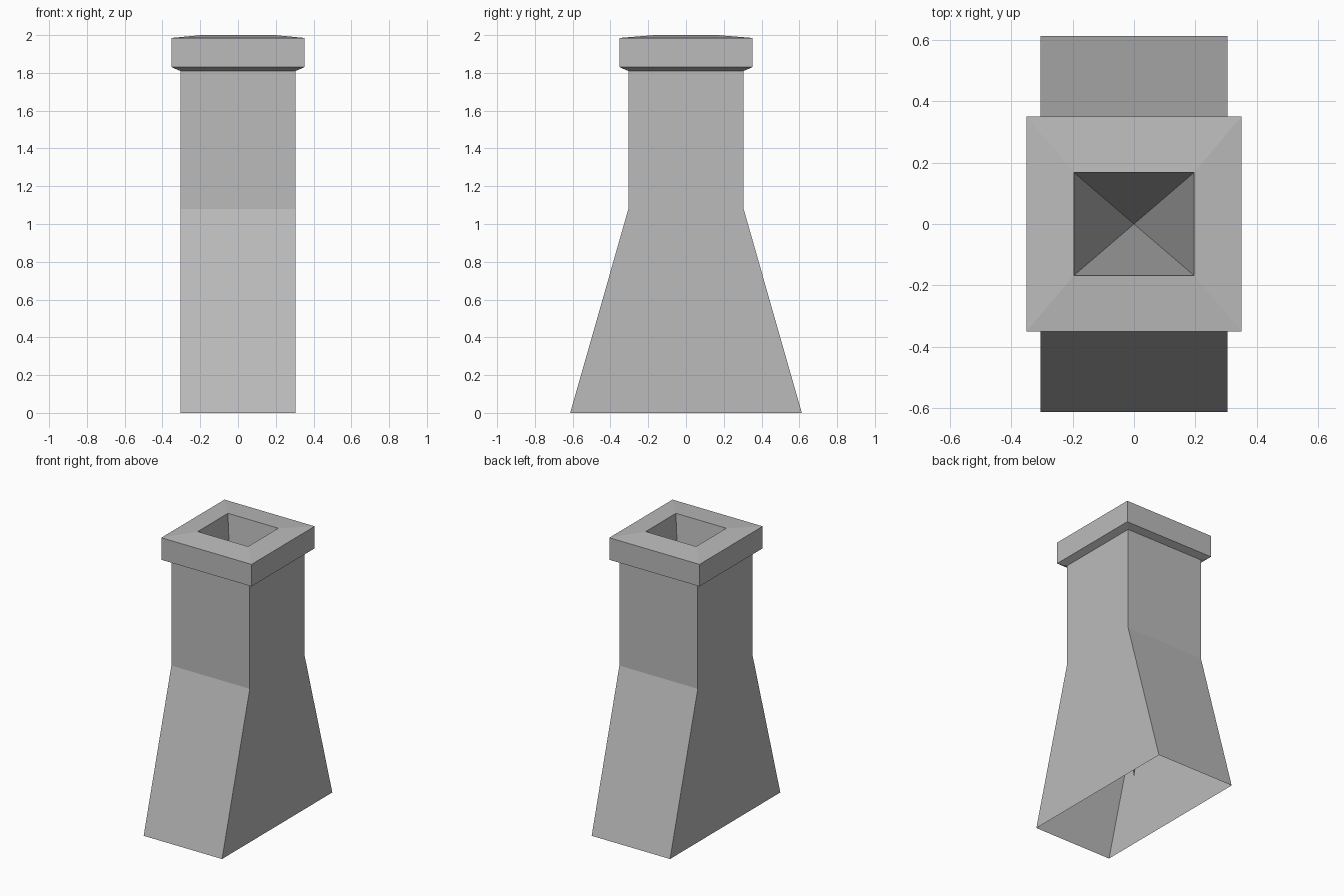
import bpy
import bmesh

cube = bpy.data.objects.get("Cube")
if cube:
    bpy.data.objects.remove(cube, do_unlink=True)

# Plain stone colour
stone = bpy.data.materials.new("grey stone")
stone.use_nodes = True
colour = (0.5, 0.5, 0.5, 1)
stone.diffuse_color = colour
stone.node_tree.nodes["Principled BSDF"].inputs["Base Color"].default_value = colour


def loft(name, sections, apex=None):
    """Open shell through rectangular sections (half x, half y, z)."""
    bm = bmesh.new()
    rings = [[bm.verts.new((sx * hx, sy * hy, z))
              for sx, sy in ((-1, -1), (1, -1), (1, 1), (-1, 1))]
             for hx, hy, z in sections]
    for low, high in zip(rings, rings[1:]):
        for i in range(4):
            j = (i + 1) % 4
            bm.faces.new((low[i], low[j], high[j], high[i]))
    if apex is not None:
        tip = bm.verts.new((0, 0, apex))
        for i in range(4):
            bm.faces.new((rings[-1][i], rings[-1][(i + 1) % 4], tip))
    mesh = bpy.data.meshes.new(name)
    bm.to_mesh(mesh)
    bm.free()
    mesh.materials.append(stone)
    obj = bpy.data.objects.new(name, mesh)
    bpy.context.collection.objects.link(obj)
    return obj


# Shaft: flared foot, open underneath, then a straight square neck
neck = 0.305
loft("chimney_shaft", [(neck, 0.613, 0), (neck, neck, 1.08), (neck, neck, 1.81)])

# Cap: bevelled underside, upright band, sloping top and a deep tapering flue
rim = 0.351
loft("chimney_cap_and_flue",
     [(neck, neck, 1.81), (rim, rim, 1.83), (rim, rim, 1.985), (0.196, 0.168, 2)],
     apex=0.22)
